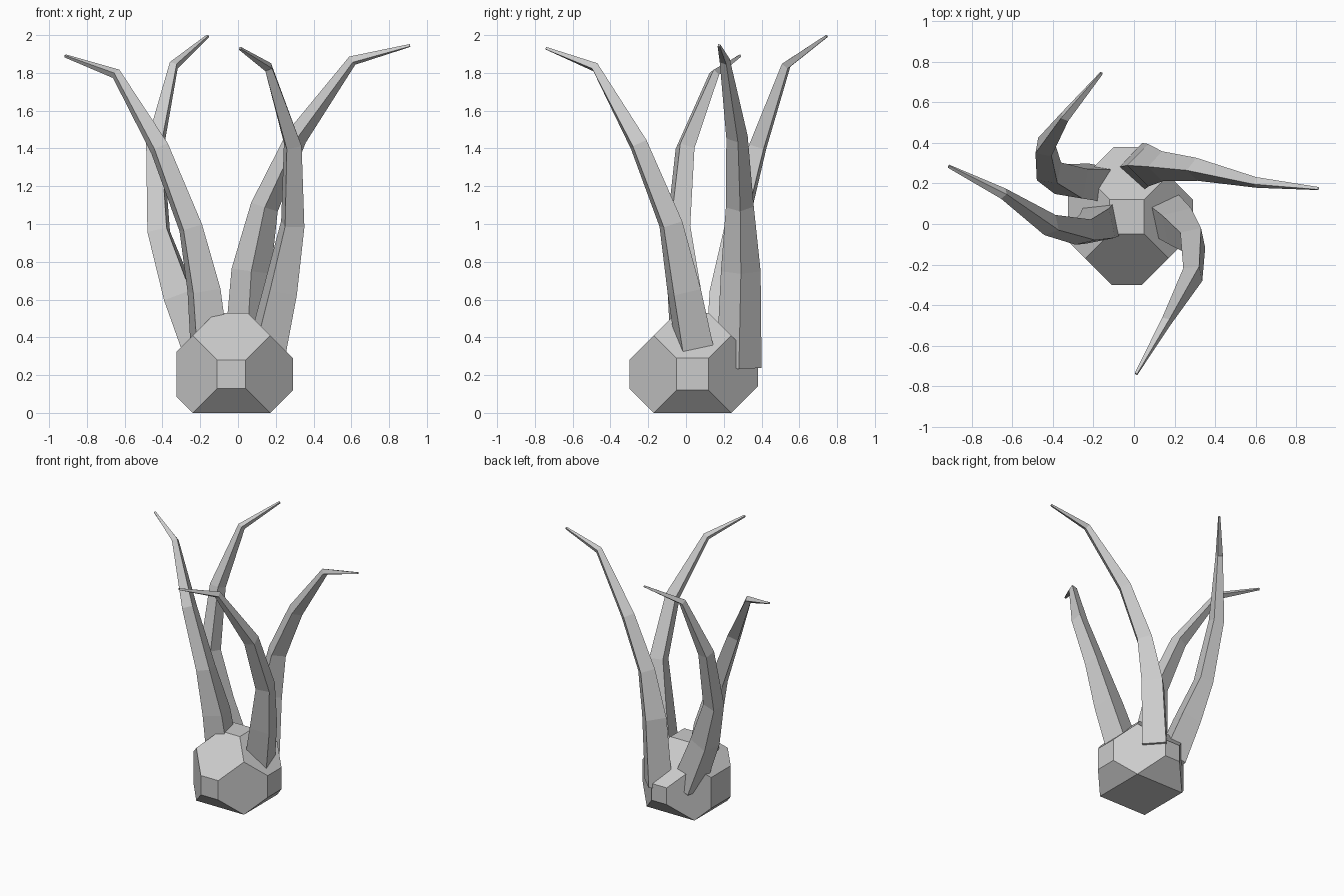
import bpy, bmesh, math
from mathutils import Vector

if "Cube" in bpy.data.objects:
    bpy.data.objects.remove(bpy.data.objects["Cube"])


def make_object(name, bm):
    bmesh.ops.recalc_face_normals(bm, faces=bm.faces)
    mesh = bpy.data.meshes.new(name)
    bm.to_mesh(mesh)
    bm.free()
    obj = bpy.data.objects.new(name, mesh)
    bpy.context.collection.objects.link(obj)
    return obj


# Body: chamfered cube with a flat underside
def body():
    bm = bmesh.new()
    a = 0.205
    centre = Vector((-0.035, 0.035, a))
    for x in (-a, a):
        for y in (-a, a):
            for z in (-a, a):
                bm.verts.new(centre + Vector((x, y, z)))
    # small square caps: axis, signed distance from the centre
    for axis, d in ((0, 0.325), (0, -0.29), (1, 0.345), (1, -0.335), (2, 0.325)):
        s = 2 * a - abs(d)
        for i in (-s, s):
            for j in (-s, s):
                p = [i, j]
                p.insert(axis, d)
                bm.verts.new(centre + Vector(p))
    bmesh.ops.convex_hull(bm, input=bm.verts)
    bmesh.ops.dissolve_limit(bm, angle_limit=math.radians(3),
                             verts=bm.verts, edges=bm.edges)
    return make_object("body", bm)


# Tentacle: four-sided tapering tube along a path
def tentacle(name, path, twist, radii):
    bm = bmesh.new()
    pts = [Vector(p) for p in path]
    ang = math.radians(twist)
    ref = Vector((math.cos(ang), math.sin(ang), 0))
    rings = []
    for i, p in enumerate(pts):
        t = Vector()
        if i > 0:
            t += (p - pts[i - 1]).normalized()
        if i < len(pts) - 1:
            t += (pts[i + 1] - p).normalized()
        t.normalize()
        u = (ref - t * ref.dot(t)).normalized()
        v = t.cross(u)
        k = radii[i] / math.sqrt(2)
        rings.append([bm.verts.new(p + k * (su * u + sv * v))
                      for su, sv in ((1, 1), (-1, 1), (-1, -1), (1, -1))])
    for r0, r1 in zip(rings, rings[1:]):
        for j in range(4):
            n = (j + 1) % 4
            bm.faces.new((r0[j], r0[n], r1[n], r1[j]))
    bm.faces.new(rings[0][::-1])
    bm.faces.new(rings[-1])
    return make_object(name, bm)


body()

radii = (0.12, 0.105, 0.074, 0.057, 0.028, 0.009)
tentacle("right_tentacle",
         [(0.04, 0.28, 0.24), (0.07, 0.29, 0.75), (0.14, 0.285, 1.09),
          (0.31, 0.27, 1.46), (0.605, 0.205, 1.865), (0.91, 0.175, 1.945)],
         45, radii)
tentacle("front_tentacle",
         [(0.15, 0.05, 0.32), (0.225, -0.01, 0.65), (0.29, -0.08, 1.0),
          (0.29, -0.25, 1.42), (0.16, -0.48, 1.83), (0.01, -0.74, 1.93)],
         12, radii)
tentacle("left_tentacle",
         [(-0.15, 0.02, 0.33), (-0.18, -0.01, 0.65), (-0.25, -0.04, 0.98),
          (-0.415, -0.005, 1.4), (-0.645, 0.15, 1.795), (-0.915, 0.285, 1.89)],
         12, radii)
tentacle("back_tentacle",
         [(-0.16, 0.2, 0.24), (-0.31, 0.21, 0.62), (-0.42, 0.26, 0.96),
          (-0.44, 0.38, 1.41), (-0.34, 0.53, 1.84), (-0.16, 0.745, 1.995)],
         -10, radii)
